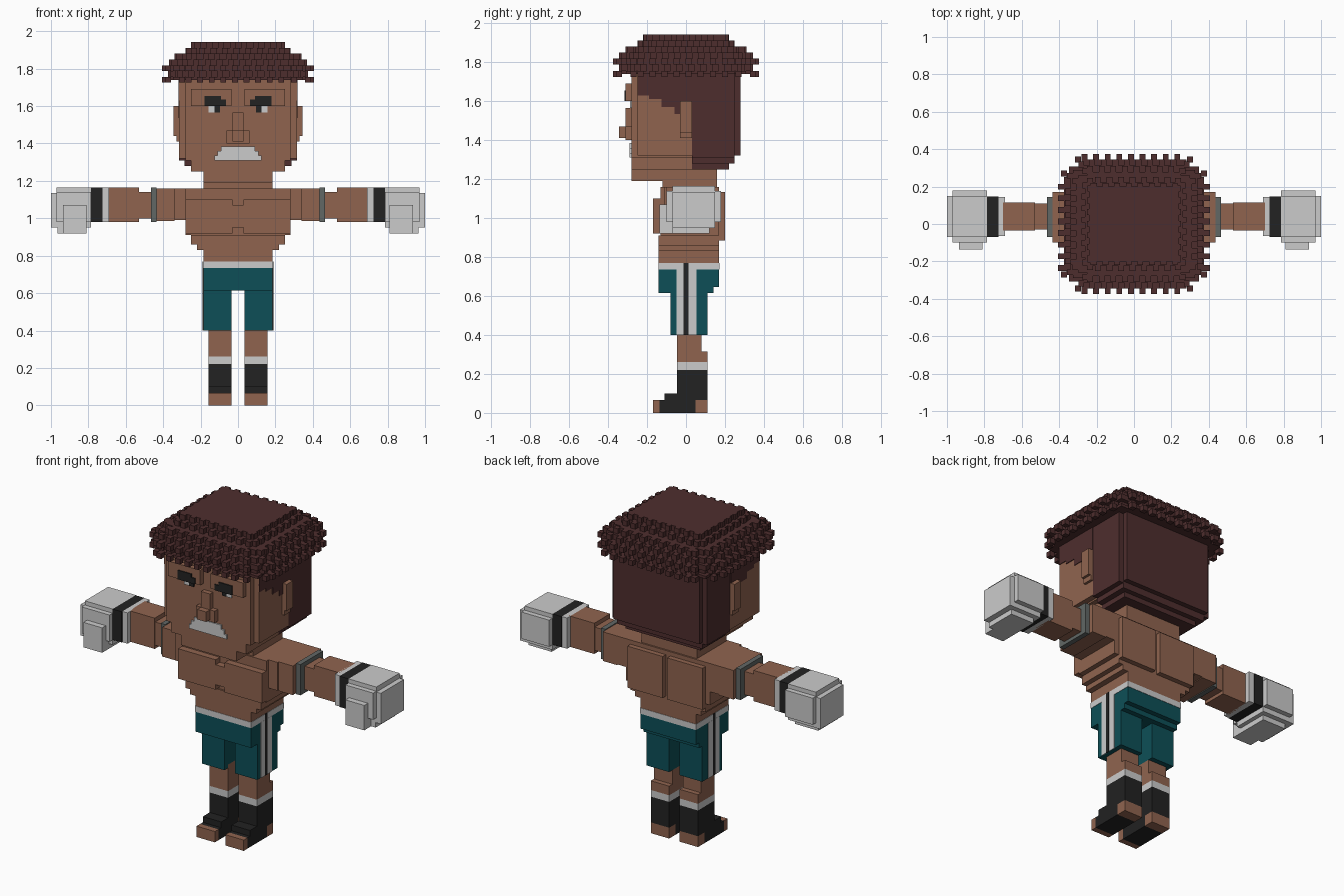
import bpy, bmesh
from mathutils import Matrix, Vector


def material(name, rgb):
    m = bpy.data.materials.new(name)
    m.diffuse_color = (*rgb, 1)
    return m


SKIN = material("skin brown", (0.279, 0.127, 0.078))
HAIR = material("dark hair", (0.076, 0.027, 0.027))
TEAL = material("teal cloth", (0.004, 0.078, 0.096))
BLACK = material("black", (0.016, 0.016, 0.016))
WHITE = material("off white", (0.60, 0.60, 0.60))
GREY = material("grey band", (0.12, 0.135, 0.13))


def part(name, mat, boxes, mirror=False):
    """Blocky part from (x0, x1, y0, y1, z0, z1) boxes, optionally mirrored in x."""
    bm = bmesh.new()
    allb = list(boxes)
    if mirror:
        allb += [(-b[1], -b[0], *b[2:]) for b in boxes]
    for x0, x1, y0, y1, z0, z1 in allb:
        c = Vector((x0 + x1, y0 + y1, z0 + z1)) / 2
        s = Matrix.Diagonal((x1 - x0, y1 - y0, z1 - z0, 1))
        bmesh.ops.create_cube(bm, size=1, matrix=Matrix.Translation(c) @ s)
    me = bpy.data.meshes.new(name)
    bm.to_mesh(me)
    bm.free()
    me.materials.append(mat)
    ob = bpy.data.objects.new(name, me)
    bpy.context.collection.objects.link(ob)
    return ob


def sym(hx, y0, y1, z0, z1):
    """Box centred on x = 0."""
    return (-hx, hx, y0, y1, z0, z1)


# Head
part("head", SKIN, [
    sym(0.28, -0.28, 0.03, 1.31, 1.76),
    sym(0.315, -0.25, 0.03, 1.32, 1.74),
    sym(0.25, -0.28, 0.03, 1.25, 1.31),
    sym(0.185, -0.28, 0.0, 1.19, 1.25)])
part("ears", SKIN, [(0.31, 0.345, -0.03, 0.03, 1.44, 1.60),
                    (0.31, 0.33, -0.03, 0.03, 1.41, 1.44)], True)
part("nose", SKIN, [sym(0.03, -0.31, -0.28, 1.47, 1.565),
                    sym(0.062, -0.31, -0.28, 1.40, 1.47),
                    sym(0.03, -0.345, -0.31, 1.41, 1.47)])
part("brow_ridges", SKIN, [(0.035, 0.25, -0.31, -0.28, 1.60, 1.69)], True)
part("eyebrows", BLACK, [(0.065, 0.18, -0.316, -0.31, 1.60, 1.635),
                         (0.09, 0.18, -0.316, -0.31, 1.635, 1.655)], True)
part("pupils", BLACK, [(0.095, 0.125, -0.287, -0.28, 1.565, 1.60)], True)
part("eye_whites", WHITE, [(0.125, 0.157, -0.287, -0.28, 1.565, 1.60)], True)
part("moustache", WHITE, [sym(0.09, -0.289, -0.28, 1.36, 1.385),
                          sym(0.11, -0.289, -0.28, 1.335, 1.36),
                          sym(0.125, -0.289, -0.28, 1.31, 1.335)])

# Hair on the back and sides of the head
part("back_hair", HAIR, [
    sym(0.285, 0.03, 0.28, 1.32, 1.76),
    sym(0.315, 0.03, 0.25, 1.31, 1.76),
    sym(0.285, 0.03, 0.25, 1.28, 1.32),
    sym(0.25, 0.03, 0.22, 1.25, 1.28)])
steps = [(-0.25, -0.19, 1.63), (-0.19, -0.125, 1.61), (-0.125, -0.06, 1.57),
         (-0.06, -0.03, 1.535), (-0.03, 0.03, 1.60)]
part("sideburns", HAIR, [(0.312, 0.319, a, b, z, 1.76) for a, b, z in steps], True)

# Hair cap: stepped layers with rows of little curls around each edge
U = 0.031
layers = [(0.405, 0.375, 0.125), (0.375, 0.345, 0.11), (0.405, 0.375, 0.125),
          (0.37, 0.345, 0.10), (0.34, 0.31, 0.09), (0.28, 0.25, 0.04),
          (0.25, 0.22, 0.02)]
cap, curls = [], []
for i, (hx, hy, n) in enumerate(layers):
    z0 = 1.725 + i * U
    z1 = z0 + U
    base = z0 + (0.015 if i == 0 else 0)
    cx, cy = hx - U, hy - U
    for a, b in ((cx, hy - n), (hx - n, cy), (hx - n * 0.45, hy - n * 0.45 - 0.01)):
        cap.append(sym(a, -b, b, base, z1))
    for half, edge, along_x in ((hx - n, hy, True), (hy - n, hx, False)):
        count = int(2 * half / U)
        for k in range(i % 2, count, 2):
            t = -half + k * U
            for lo, hi in ((edge - U, edge), (-edge, -edge + U)):
                if along_x:
                    curls.append((t, t + U, lo, hi, z0, z1))
                else:
                    curls.append((lo, hi, t, t + U, z0, z1))
    # corner curls
    for sx in (-1, 1):
        for sy in (-1, 1):
            for f, g in ((0.12, 0.72), (0.72, 0.12)):
                x, y = sx * (hx - n * f - U / 2), sy * (hy - n * g - U / 2)
                curls.append((x - U / 2, x + U / 2, y - U / 2, y + U / 2, z0, z1))
part("hair_cap", HAIR, cap)
part("hair_curls", HAIR, curls)

# Torso
part("neck", SKIN, [sym(0.185, -0.09, 0.16, 1.14, 1.25),
                    sym(0.185, -0.12, 0.16, 1.12, 1.19)])
part("torso", SKIN, [
    sym(0.28, -0.13, 0.17, 0.91, 1.16),
    sym(0.25, -0.14, 0.17, 0.86, 0.91),
    sym(0.22, -0.14, 0.17, 0.83, 0.86),
    sym(0.185, -0.14, 0.17, 0.765, 0.83)])
part("chest", SKIN, [(0.03, 0.28, -0.17, -0.12, 0.92, 1.10),
                     (0.0, 0.03, -0.17, -0.12, 0.95, 1.07)], True)
part("shoulder_blades", SKIN, [(0.015, 0.25, 0.16, 0.20, 0.885, 1.135)], True)

# Arms
part("shoulders", SKIN, [(0.27, 0.34, -0.11, 0.17, 0.99, 1.16),
                         (0.34, 0.435, -0.10, 0.17, 0.985, 1.16)], True)
part("arm_bands", GREY, [(0.435, 0.465, -0.07, 0.145, 0.98, 1.165)], True)
part("forearms", SKIN, [(0.465, 0.53, -0.03, 0.11, 1.0, 1.14),
                        (0.53, 0.70, -0.035, 0.115, 0.98, 1.165)], True)
part("wrist_cuffs", WHITE, [(0.69, 0.725, -0.065, 0.145, 0.98, 1.165)], True)
part("wrist_straps", BLACK, [(0.725, 0.785, -0.07, 0.147, 0.98, 1.165)], True)
part("gloves", WHITE, [
    (0.785, 0.97, -0.07, 0.15, 0.95, 1.165),
    (0.785, 0.97, -0.10, 0.18, 0.98, 1.14),
    (0.81, 1.0, -0.07, 0.15, 0.95, 1.135),
    (0.81, 0.965, -0.07, 0.12, 0.92, 0.95),
    (0.81, 0.935, -0.135, -0.07, 0.92, 1.07)], True)

# Shorts
part("waistband", WHITE, [sym(0.187, -0.142, 0.172, 0.735, 0.77)])
part("shorts", TEAL, [
    sym(0.185, -0.14, 0.11, 0.615, 0.735),
    sym(0.185, 0.10, 0.17, 0.645, 0.735),
    sym(0.185, 0.10, 0.14, 0.615, 0.645)])
part("shorts_legs", TEAL, [(0.035, 0.185, -0.08, 0.11, 0.40, 0.62)], True)
part("side_stripes", WHITE, [(0.184, 0.188, -0.05, -0.012, 0.40, 0.735),
                             (0.184, 0.188, 0.012, 0.055, 0.40, 0.735)], True)
part("side_stripe_centres", BLACK, [(0.184, 0.189, -0.012, 0.012, 0.40, 0.77)], True)

# Legs and open-toed boots
part("legs", SKIN, [(0.035, 0.157, -0.045, 0.08, 0.26, 0.42),
                    (0.035, 0.157, 0.07, 0.11, 0.26, 0.315)], True)
part("sock_bands", WHITE, [(0.035, 0.157, -0.045, 0.11, 0.22, 0.26)], True)
part("boots", BLACK, [
    (0.035, 0.157, -0.045, 0.11, 0.065, 0.22),
    (0.035, 0.157, -0.11, -0.045, 0.0, 0.10),
    (0.035, 0.157, -0.135, -0.11, 0.0, 0.065),
    (0.035, 0.157, -0.045, 0.05, 0.0, 0.065)], True)
part("toes", SKIN, [(0.035, 0.157, -0.17, -0.135, 0.0, 0.065)], True)
part("heels", SKIN, [(0.035, 0.157, 0.05, 0.11, 0.0, 0.065)], True)
